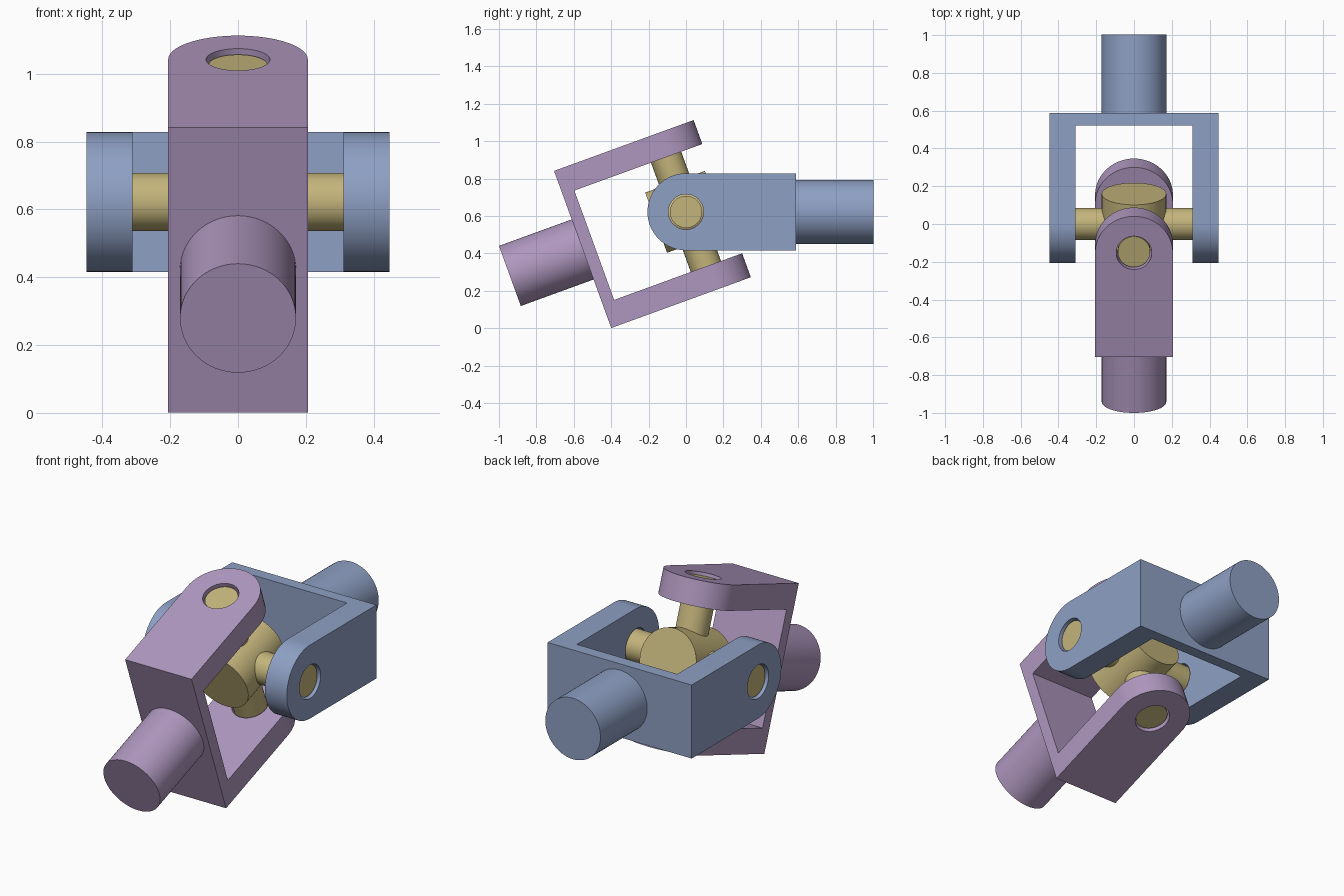
import bpy, bmesh
from math import pi, sin, cos, radians
from mathutils import Matrix, Vector

if "Cube" in bpy.data.objects:
    bpy.data.objects.remove(bpy.data.objects["Cube"])

CZ = 0.622                       # joint centre height
R, HALF, INNER = 0.206, 0.447, 0.311   # arm radius, yoke half width, slot half width
BACK, FLOOR = 0.588, 0.522       # back face and slot floor of the yoke
SHAFT_R, PIN_R, HOLE_R = 0.171, 0.086, 0.094


def material(name, color):
    m = bpy.data.materials.new(name)
    m.diffuse_color = (*color, 1)
    m.use_nodes = True
    m.node_tree.nodes["Principled BSDF"].inputs["Base Color"].default_value = m.diffuse_color
    return m


def add(name, bm, mat=None, matrix=Matrix()):
    bmesh.ops.recalc_face_normals(bm, faces=bm.faces)
    me = bpy.data.meshes.new(name)
    bm.to_mesh(me)
    bm.free()
    ob = bpy.data.objects.new(name, me)
    bpy.context.collection.objects.link(ob)
    ob.matrix_world = matrix
    if mat:
        me.materials.append(mat)
    return ob


def activate(ob):
    bpy.ops.object.select_all(action='DESELECT')
    ob.select_set(True)
    bpy.context.view_layer.objects.active = ob


def smooth(ob):
    activate(ob)
    bpy.ops.object.shade_smooth_by_angle(angle=radians(30))


def rod(name, axis, a, b, r, mat=None, matrix=Matrix()):
    """Cylinder along a local axis, from a to b."""
    bm = bmesh.new()
    d = Vector(axis)
    place = Matrix.Translation(d * (a + b) / 2) @ d.to_track_quat('Z', 'Y').to_matrix().to_4x4()
    bmesh.ops.create_cone(bm, cap_ends=True, segments=64, radius1=r, radius2=r,
                          depth=b - a, matrix=place)
    ob = add(name, bm, mat, matrix)
    smooth(ob)
    return ob


def cut(ob, cutter):
    mod = ob.modifiers.new("cut", 'BOOLEAN')
    mod.operation, mod.solver, mod.object = 'DIFFERENCE', 'EXACT', cutter
    activate(ob)
    bpy.ops.object.modifier_apply(modifier=mod.name)
    bpy.data.objects.remove(cutter)


def yoke(name, mat, matrix):
    # rounded side profile extruded across the full width
    pts = [(-R * sin(pi * i / 32), R * cos(pi * i / 32)) for i in range(33)]
    pts += [(BACK, -R), (BACK, R)]
    bm = bmesh.new()
    face = bm.faces.new([bm.verts.new((-HALF, y, z)) for y, z in pts])
    ext = bmesh.ops.extrude_face_region(bm, geom=[face])
    bmesh.ops.translate(bm, vec=(2 * HALF, 0, 0),
                        verts=[v for v in ext['geom'] if isinstance(v, bmesh.types.BMVert)])
    ob = add(name, bm, mat)
    # slot between the arms
    bm = bmesh.new()
    bmesh.ops.create_cube(bm, size=1, matrix=Matrix.Translation((0, FLOOR - 0.5, 0))
                          @ Matrix.Diagonal((2 * INNER, 1, 1, 1)))
    slot = add("slot_cutter", bm)
    slot.hide_render = True
    cut(ob, slot)
    # pin holes through both arms
    hole = rod("hole_cutter", (1, 0, 0), -0.6, 0.6, HOLE_R)
    hole.hide_render = True
    cut(ob, hole)
    smooth(ob)
    ob.matrix_world = matrix
    rod(name + "_shaft", (0, 1, 0), BACK - 0.03, 1.002, SHAFT_R, mat, matrix)


blue = material("blue", (0.27, 0.35, 0.55))
purple = material("purple", (0.43, 0.31, 0.52))
gold = material("gold", (0.55, 0.46, 0.20))

centre = Matrix.Translation((0, 0, CZ))
tilted = centre @ Matrix.Rotation(radians(20), 4, 'X')

# two identical yokes, the second turned a quarter and tilted
yoke("rear_yoke", blue, centre)
yoke("front_yoke", purple, tilted @ Matrix.Rotation(pi, 4, 'Z') @ Matrix.Rotation(pi / 2, 4, 'Y'))

# cross spider: hub and two pins
rod("cross_hub", (0, 1, 0), -0.17, 0.17, 0.171, gold, tilted)
rod("cross_pin_horizontal", (1, 0, 0), -0.431, 0.431, PIN_R, gold, tilted)
rod("cross_pin_upright", (0, 0, 1), -0.431, 0.431, PIN_R, gold, tilted)
